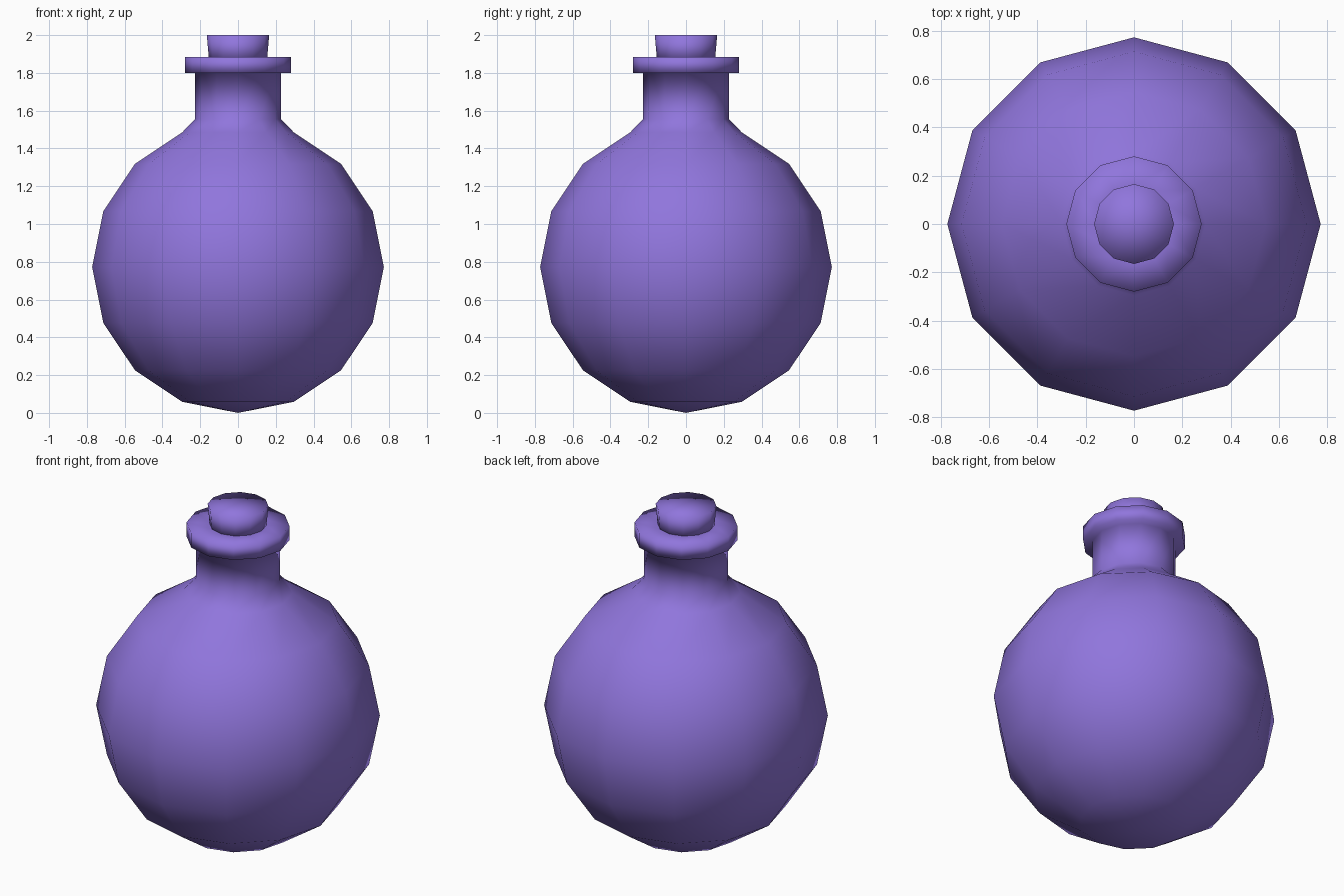
import bpy, bmesh
from math import sin, cos, pi

if "Cube" in bpy.data.objects:
    bpy.data.objects.remove(bpy.data.objects["Cube"])

SEGMENTS = 12
RADIUS = 0.772

glass = bpy.data.materials.new("purple")
glass.diffuse_color = (0.28, 0.18, 0.72, 1)
glass.use_nodes = True
glass.node_tree.nodes["Principled BSDF"].inputs["Base Color"].default_value = glass.diffuse_color


def lathe(name, profile):
    """Revolve an (r, z) profile around z; r = 0 points become poles."""
    bm = bmesh.new()
    rings = []
    for r, z in profile:
        if r == 0:
            rings.append([bm.verts.new((0, 0, z))] * SEGMENTS)
        else:
            angles = [2 * pi * i / SEGMENTS for i in range(SEGMENTS)]
            rings.append([bm.verts.new((r * cos(a), r * sin(a), z)) for a in angles])
    for low, high in zip(rings, rings[1:]):
        for i in range(SEGMENTS):
            j = (i + 1) % SEGMENTS
            corners = dict.fromkeys((low[i], low[j], high[j], high[i]))
            bm.faces.new(list(corners)).smooth = True
    bmesh.ops.recalc_face_normals(bm, faces=bm.faces)
    mesh = bpy.data.meshes.new(name)
    bm.to_mesh(mesh)
    bm.free()
    mesh.materials.append(glass)
    obj = bpy.data.objects.new(name, mesh)
    bpy.context.collection.objects.link(obj)
    return obj


# Round flask body (pole up to the shoulder), running into the neck and lip
bulb = [(RADIUS * sin(k * pi / 8), RADIUS * (1 - cos(k * pi / 8))) for k in range(1, 8)]
neck = [(0.228, 1.555), (0.228, 1.80)]
lip = [(0.28, 1.80), (0.28, 1.885), (0.157, 1.885), (0, 1.885)]
lathe("flask", [(0, 0)] + bulb + neck + lip)

# Tapered stopper, pushed slightly into the mouth
lathe("stopper", [(0, 1.86), (0.153, 1.86), (0.165, 2.0), (0, 2.0)])
